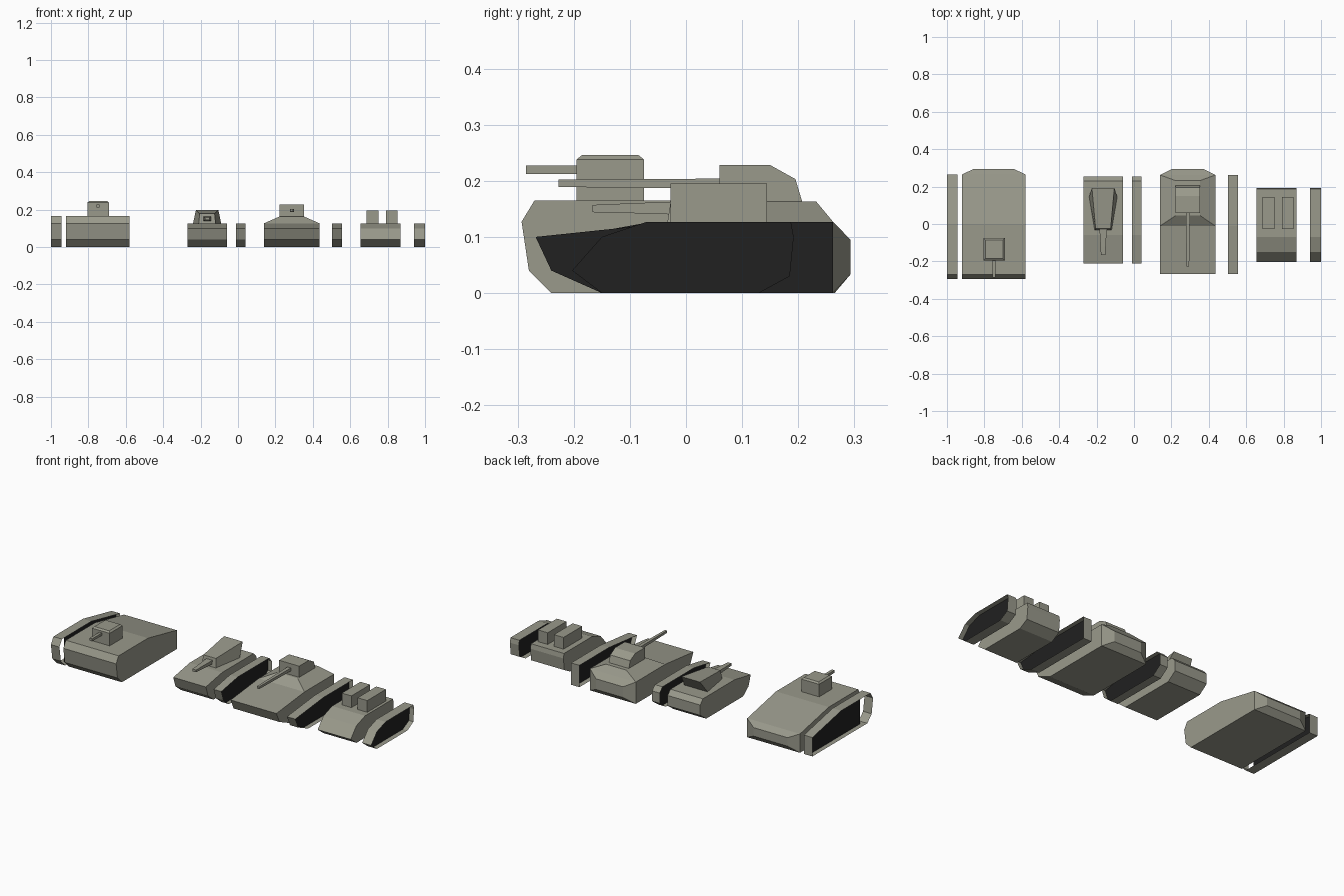
import bpy, bmesh

if "Cube" in bpy.data.objects:
    bpy.data.objects.remove(bpy.data.objects["Cube"])


def material(name, c):
    m = bpy.data.materials.new(name)
    m.diffuse_color = (*c, 1)
    m.use_nodes = True
    m.node_tree.nodes["Principled BSDF"].inputs["Base Color"].default_value = m.diffuse_color
    return m


GREY = material("olive_grey", (0.32, 0.32, 0.26))
BLACK = material("dark_side", (0.015, 0.015, 0.015))


def loft(name, loops, mat=GREY, start=True, end=True):
    """Join equal-length point loops with quads, optionally closing the ends."""
    bm = bmesh.new()
    rows = [[bm.verts.new(p) for p in loop] for loop in loops]
    n = len(rows[0])
    for a, b in zip(rows, rows[1:]):
        for i in range(n):
            j = (i + 1) % n
            bm.faces.new((a[i], a[j], b[j], b[i]))
    if start:
        bm.faces.new(rows[0][::-1])
    if end:
        bm.faces.new(rows[-1])
    bmesh.ops.recalc_face_normals(bm, faces=bm.faces)
    me = bpy.data.meshes.new(name)
    bm.to_mesh(me)
    bm.free()
    me.materials.append(mat)
    ob = bpy.data.objects.new(name, me)
    bpy.context.collection.objects.link(ob)
    return ob


def side(profile, x):
    return [(x, y, z) for y, z in profile]


def prism(name, profile, x0, x1, **kw):
    return loft(name, [side(profile, x0), side(profile, x1)], **kw)


def flat(x0, x1, y0, y1, z):
    return [(x0, y0, z), (x1, y0, z), (x1, y1, z), (x0, y1, z)]


def upright(x0, x1, y, z0, z1):
    return [(x0, y, z0), (x1, y, z0), (x1, y, z1), (x0, y, z1)]


def box(name, x0, x1, y0, y1, z0, z1):
    loft(name, [flat(x0, x1, y0, y1, z0), flat(x0, x1, y0, y1, z1)])


def panel(name, profile, x):
    """Dark wheel panel in the middle of a track band."""
    bm = bmesh.new()
    bm.faces.new([bm.verts.new(p) for p in side(profile, x)])
    me = bpy.data.meshes.new(name)
    bm.to_mesh(me)
    bm.free()
    me.materials.append(BLACK)
    bpy.context.collection.objects.link(bpy.data.objects.new(name, me))


# Side profiles (y, z) shared by each hull and its track
heavy = [(-0.24, 0), (0.265, 0), (0.265, 0.11), (0.0, 0.165),
         (-0.27, 0.165), (-0.293, 0.127), (-0.28, 0.04)]
light = [(-0.14, 0), (0.20, 0), (0.255, 0.04), (0.255, 0.10),
         (0.23, 0.127), (-0.06, 0.127), (-0.21, 0.10), (-0.19, 0.04)]
medium = [(-0.15, 0), (0.262, 0), (0.262, 0.127), (-0.01, 0.127),
          (-0.268, 0.10), (-0.24, 0.04)]
twin = [(-0.15, 0), (0.13, 0), (0.185, 0.03), (0.192, 0.10),
        (0.187, 0.127), (-0.07, 0.127), (-0.15, 0.10), (-0.203, 0.04)]
heavy_panel = [(-0.21, 0), (0.265, 0), (0.265, 0.11), (0.0, 0.165), (-0.21, 0.165)]

# Hulls, open track bands and their dark panels
for name, prof, pan, hx, tx in (
        ("heavy", heavy, heavy_panel, (-0.92, -0.58), (-1.0, -0.945)),
        ("light", light, light, (-0.27, -0.06), (-0.01, 0.04)),
        ("medium", medium, medium, (0.14, 0.435), (0.503, 0.557)),
        ("twin", twin, twin, (0.655, 0.868), (0.942, 1.0))):
    prism(name + "_hull", prof, *hx)
    prism(name + "_track", prof, *tx, start=False, end=False)
    panel(name + "_track_panel", pan, sum(tx) / 2)

# Bevelled rear ends
for name, x0, x1, y, h in (("heavy", -0.92, -0.58, 0.265, 0.11),
                           ("medium", 0.14, 0.435, 0.262, 0.127)):
    loft(name + "_rear_end", [upright(x0, x1, y, 0, h),
                              upright(x0 + 0.06, x1 - 0.06, 0.293, 0.033, h * 0.75)],
         start=False)

# Heavy tank turret and gun
loft("heavy_turret", [flat(-0.805, -0.69, -0.195, -0.075, 0.16),
                      flat(-0.805, -0.69, -0.195, -0.075, 0.238),
                      flat(-0.795, -0.70, -0.185, -0.085, 0.246)])
box("heavy_gun", -0.757, -0.74, -0.285, -0.19, 0.212, 0.227)

# Light tank wedge turret with rear overhang, tapered gun
c = -0.165
loft("light_turret", [
    [(c - 0.045, -0.033, 0.127), (c + 0.045, -0.033, 0.127),
     (c + 0.075, 0.145, 0.127), (c - 0.075, 0.145, 0.127)],
    [(c - 0.04, -0.025, 0.178), (c + 0.04, -0.025, 0.178),
     (c + 0.06, 0.193, 0.198), (c - 0.06, 0.193, 0.198)]])
loft("light_gun", [upright(c - 0.02, c + 0.02, -0.02, 0.14, 0.163),
                   upright(c - 0.014, c + 0.014, -0.12, 0.143, 0.159),
                   upright(c - 0.012, c + 0.012, -0.167, 0.144, 0.157)])

# Medium tank superstructure, turret and gun
loft("medium_upper_hull", [flat(0.14, 0.435, -0.01, 0.262, 0.127),
                           flat(0.222, 0.353, 0.045, 0.232, 0.163)])
turret = [(0.06, 0.16), (0.208, 0.16), (0.195, 0.203), (0.15, 0.228), (0.06, 0.228)]
prism("medium_turret", turret, 0.223, 0.352)
loft("medium_gun", [upright(0.277, 0.299, 0.07, 0.186, 0.204),
                    upright(0.281, 0.295, -0.227, 0.189, 0.202)])

# Twin raised boxes
for i, (x0, x1) in enumerate(((0.688, 0.75), (0.79, 0.852))):
    box("twin_box_%d" % (i + 1), x0, x1, -0.028, 0.144, 0.12, 0.195)
